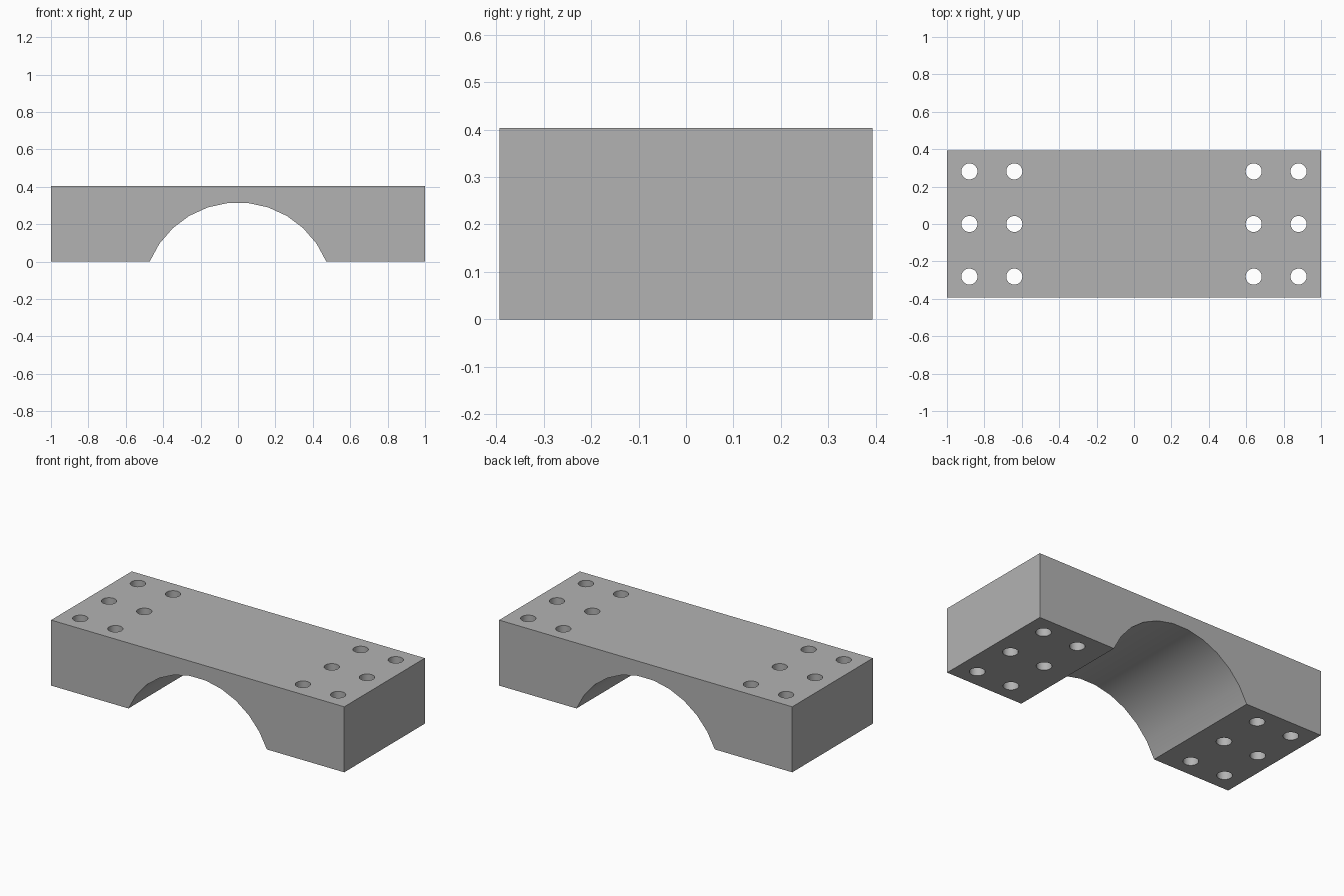
import bpy
import bmesh
import math

cube = bpy.data.objects.get("Cube")
if cube:
    bpy.data.objects.remove(cube, do_unlink=True)

HALF_LENGTH, HALF_DEPTH, HEIGHT = 1.0, 0.393, 0.404
ARCH_RADIUS, ARCH_DROP, ARCH_STEPS = 0.511, 0.195, 11
HOLE_RADIUS = 0.043

# Plain grey
grey = bpy.data.materials.new("plain_grey")
grey.use_nodes = True
colour = (0.45, 0.45, 0.45, 1)
grey.diffuse_color = colour
grey.node_tree.nodes["Principled BSDF"].inputs["Base Color"].default_value = colour


def add_object(name, bm):
    bmesh.ops.recalc_face_normals(bm, faces=bm.faces)
    mesh = bpy.data.meshes.new(name)
    bm.to_mesh(mesh)
    bm.free()
    mesh.materials.append(grey)
    obj = bpy.data.objects.new(name, mesh)
    bpy.context.collection.objects.link(obj)
    return obj


# Block: rectangular profile with an arch cut into its underside
half_angle = math.acos(ARCH_DROP / ARCH_RADIUS)
profile = [(HALF_LENGTH, 0), (HALF_LENGTH, HEIGHT), (-HALF_LENGTH, HEIGHT), (-HALF_LENGTH, 0)]
for i in range(ARCH_STEPS + 1):
    a = half_angle * (2 * i / ARCH_STEPS - 1)
    z = ARCH_RADIUS * math.cos(a) - ARCH_DROP
    profile.append((ARCH_RADIUS * math.sin(a), max(z, 0)))

bm = bmesh.new()
face = bm.faces.new([bm.verts.new((x, -HALF_DEPTH, z)) for x, z in profile])
extruded = bmesh.ops.extrude_face_region(bm, geom=[face])["geom"]
bmesh.ops.translate(bm, vec=(0, 2 * HALF_DEPTH, 0),
                    verts=[v for v in extruded if isinstance(v, bmesh.types.BMVert)])
block = add_object("arched_block", bm)

# Bolt holes: two columns of three at each end
bm = bmesh.new()
for x in (-0.88, -0.64, 0.64, 0.88):
    for y in (-0.281, 0, 0.281):
        pin = bmesh.ops.create_cone(bm, cap_ends=True, segments=32, depth=1,
                                    radius1=HOLE_RADIUS, radius2=HOLE_RADIUS)
        bmesh.ops.translate(bm, verts=pin["verts"], vec=(x, y, HEIGHT / 2))
cutter = add_object("hole_cutter", bm)

cut = block.modifiers.new("bolt_holes", "BOOLEAN")
cut.operation = "DIFFERENCE"
cut.solver = "EXACT"
cut.object = cutter

# Apply the cut, then smooth the curved surfaces only
bpy.ops.object.select_all(action="DESELECT")
block.select_set(True)
bpy.context.view_layer.objects.active = block
bpy.ops.object.modifier_apply(modifier=cut.name)
bpy.data.objects.remove(cutter, do_unlink=True)
bpy.ops.object.shade_smooth_by_angle(angle=math.radians(30))
